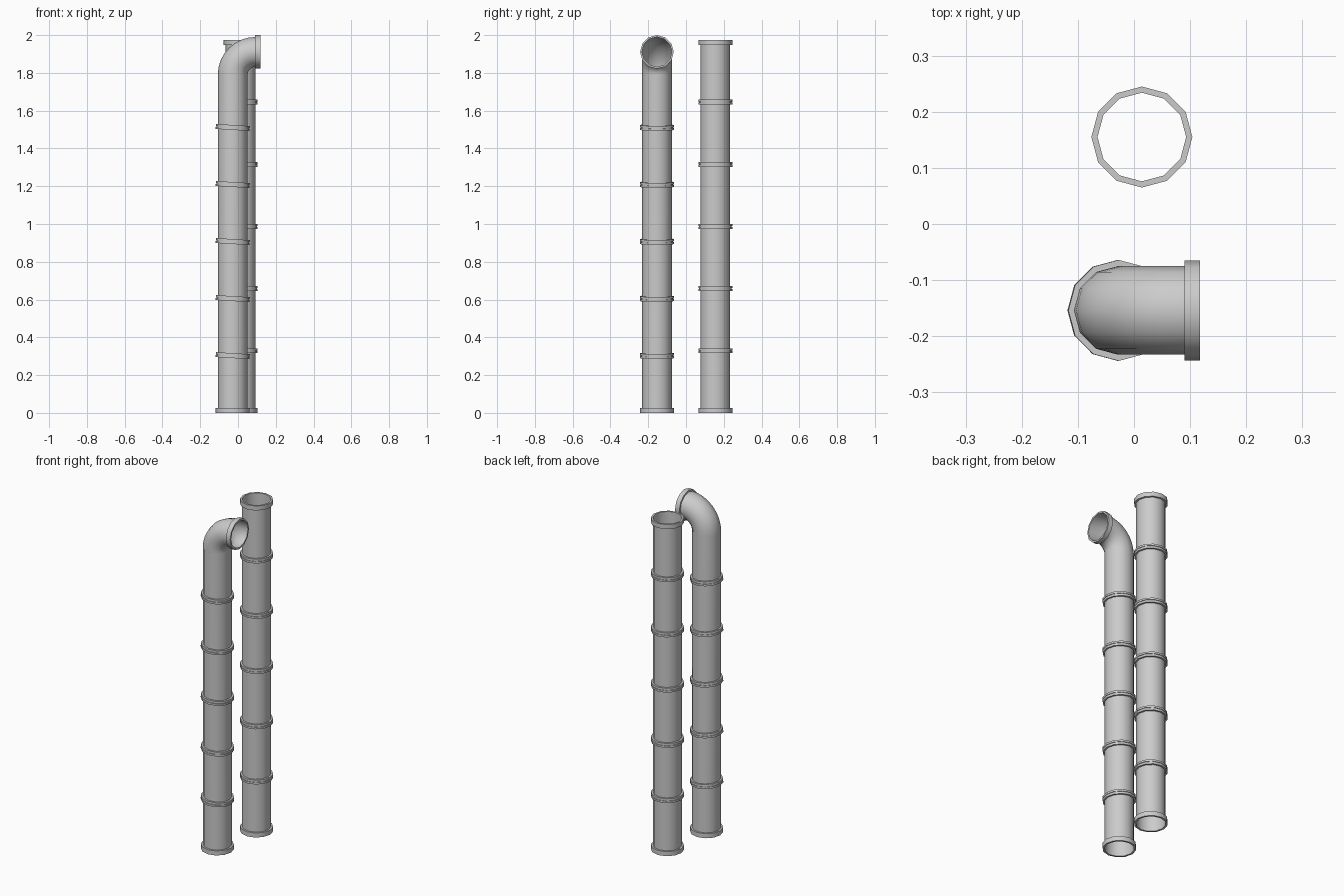
import bpy, bmesh
from math import sin, cos, pi, radians

if "Cube" in bpy.data.objects:
    bpy.data.objects.remove(bpy.data.objects["Cube"])

SIDES = 12
R_PIPE, R_COLLAR = 0.079, 0.09


def sweep(name, y, stations, closed=False):
    """Skin 12-sided rings; a station is (x, z, tilt towards +x, radius)."""
    bm = bmesh.new()
    rings = []
    for x, z, t, r in stations:
        ring = []
        for i in range(SIDES):
            a = 2 * pi * i / SIDES
            u, v = r * cos(a), r * sin(a)
            ring.append(bm.verts.new((x + u * cos(t), y + v, z - u * sin(t))))
        rings.append(ring)
    pairs = list(zip(rings, rings[1:]))
    if closed:
        pairs.append((rings[-1], rings[0]))
    for lo, hi in pairs:
        for i in range(SIDES):
            j = (i + 1) % SIDES
            bm.faces.new((lo[i], lo[j], hi[j], hi[i]))
    mesh = bpy.data.meshes.new(name)
    bm.to_mesh(mesh)
    bm.free()
    ob = bpy.data.objects.new(name, mesh)
    bpy.context.collection.objects.link(ob)
    bpy.context.view_layer.objects.active = ob
    ob.select_set(True)
    bpy.ops.object.shade_smooth_by_angle(angle=radians(40))
    ob.select_set(False)
    return ob


def collar(name, x, y, z, tilt, profile):
    """Ring with a closed (radius, offset along the axis) profile."""
    sweep(name, y, [(x + h * sin(tilt), z + h * cos(tilt), tilt, r)
                    for r, h in profile], closed=True)


def end_profile(r, h):
    return [(R_PIPE, 0), (r, 0), (r, h), (R_PIPE, h)]


# joint made of two lips with a shallow groove between them
JOINT = [(R_PIPE, -0.013), (R_COLLAR, -0.013), (R_COLLAR, -0.002),
         (0.086, -0.002), (0.086, 0.002), (R_COLLAR, 0.002),
         (R_COLLAR, 0.013), (R_PIPE, 0.013)]

# straight pipe
sx, sy, top = 0.014, 0.155, 1.975
sweep("straight_pipe", sy, [(sx, 0, 0, R_PIPE), (sx, top, 0, R_PIPE)])
collar("straight_base_collar", sx, sy, 0, 0, end_profile(R_COLLAR, 0.027))
collar("straight_top_collar", sx, sy, top - 0.027, 0, end_profile(R_COLLAR, 0.027))
for i in range(1, 6):
    collar(f"straight_joint_{i}", sx, sy, 0.329 * i, 0, JOINT)

# bent pipe with a quarter-turn elbow
bx, by, bend_z, bend_r, steps = -0.028, -0.154, 1.791, 0.12, 8
path = [(bx, 0, 0, R_PIPE)]
for i in range(steps + 1):
    t = pi / 2 * i / steps
    path.append((bx + bend_r * (1 - cos(t)), bend_z + bend_r * sin(t), t, R_PIPE))
path.append((0.118, bend_z + bend_r, pi / 2, R_PIPE))
sweep("bent_pipe", by, path)
collar("bent_base_collar", bx, by, 0, 0, end_profile(R_COLLAR, 0.027))
collar("bent_outlet_collar", 0.09, by, bend_z + bend_r, pi / 2, end_profile(0.089, 0.028))
for i in range(1, 6):
    collar(f"bent_joint_{i}", bx, by, 0.302 * i + 0.001, radians(3.5), JOINT)
